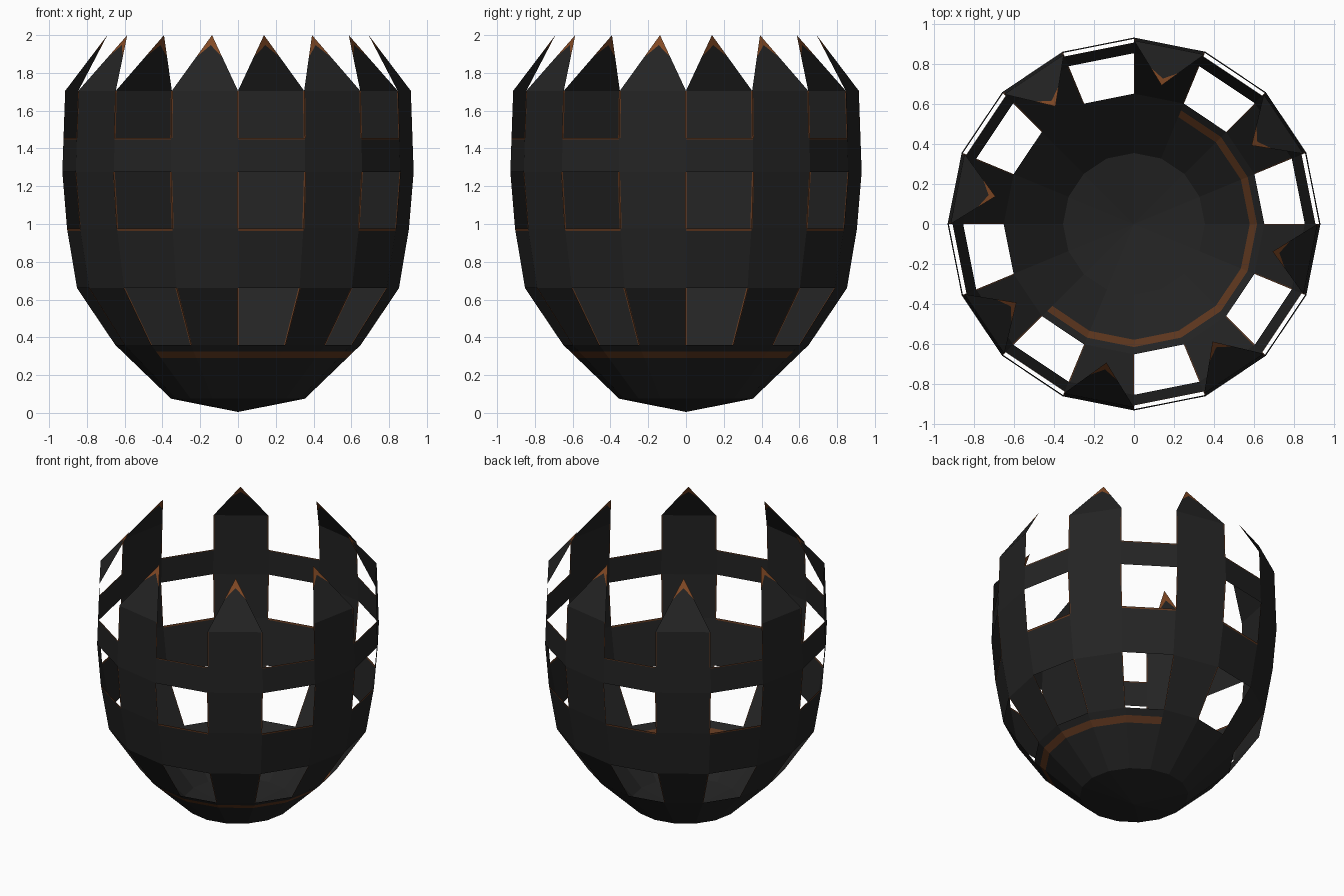
import bpy, bmesh, math
from mathutils import Vector

if "Cube" in bpy.data.objects:
    bpy.data.objects.remove(bpy.data.objects["Cube"])

SIDES = 16
STEP = 2 * math.pi / SIDES


def material(name, rgb):
    m = bpy.data.materials.new(name)
    m.diffuse_color = (*rgb, 1)
    m.use_nodes = True
    m.node_tree.nodes["Principled BSDF"].inputs["Base Color"].default_value = m.diffuse_color
    return m


MATS = [material("blackened_iron", (0.017, 0.017, 0.017)),
        material("bright_rust", (0.22, 0.066, 0.018)),
        material("dull_rust", (0.11, 0.037, 0.013))]
IRON, RUST, DULL = 0, 1, 2

# Basket profile as (radius, height)
PROFILE = [(0.0, 0.005), (0.354, 0.075), (0.65, 0.36), (0.852, 0.66),
           (0.905, 0.975), (0.93, 1.275), (0.915, 1.705)]


def radius(z):
    for (r0, z0), (r1, z1) in zip(PROFILE, PROFILE[1:]):
        if z <= z1:
            return r0 + (r1 - r0) * (z - z0) / (z1 - z0)
    return PROFILE[-1][0]


def point(k, z):
    """Point on the corner k of the basket at height z."""
    r, a = radius(z), k * STEP
    return Vector((r * math.cos(a), r * math.sin(a), z))


def on_side(k, u, z):
    """Point a fraction u along flat side k at height z."""
    return point(k, z).lerp(point(k + 1, z), u)


def face(bm, pts, mat):
    f = bm.faces.new([bm.verts.new(p) for p in pts])
    f.material_index = mat


def panel(bm, k, u0, u1, z0, z1, mat):
    face(bm, [on_side(k, u0, z0), on_side(k, u1, z0),
              on_side(k, u1, z1), on_side(k, u0, z1)], mat)


def finish(bm, name):
    bmesh.ops.remove_doubles(bm, verts=bm.verts, dist=0.0005)
    me = bpy.data.meshes.new(name)
    bm.to_mesh(me)
    bm.free()
    for m in MATS:
        me.materials.append(m)
    ob = bpy.data.objects.new(name, me)
    bpy.context.collection.objects.link(ob)


# Closed bowl at the bottom with a rust line round part of it
bm = bmesh.new()
for k in range(SIDES):
    rusty = k <= 2 or k >= 10
    face(bm, [Vector((0, 0, PROFILE[0][1])), point(k + 1, 0.075), point(k, 0.075)], IRON)
    for z0, z1, mat in [(0.075, 0.29, IRON), (0.29, 0.325, DULL if rusty else IRON),
                        (0.325, 0.36, IRON)]:
        panel(bm, k, 0, 1, z0, z1, mat)
finish(bm, "bowl")

# Upright staves with thin rusty edges beside the openings
bm = bmesh.new()
E = 0.018
for k in range(1, SIDES, 2):
    for z0, z1, edge in [(0.36, 0.66, DULL), (0.66, 0.975, IRON), (0.975, 1.275, DULL),
                         (1.275, 1.455, IRON), (1.455, 1.705, DULL)]:
        panel(bm, k, 0, E, z0, z1, edge)
        panel(bm, k, E, 1 - E, z0, z1, IRON)
        panel(bm, k, 1 - E, 1, z0, z1, edge)
finish(bm, "staves")

# Inward-bent pointed tips with a rust chevron
bm = bmesh.new()
for k in range(1, SIDES, 2):
    a = (k + 0.5) * STEP
    tip = Vector((0.705 * math.cos(a), 0.705 * math.sin(a), 2.0))
    left, right = point(k, 1.705), point(k + 1, 1.705)
    pl, pr = left.lerp(tip, 0.6), right.lerp(tip, 0.6)
    mid = ((left + right) / 2).lerp(tip, 0.82)
    face(bm, [left, right, mid], IRON)
    face(bm, [right, pr, mid], IRON)
    face(bm, [left, mid, pl], IRON)
    face(bm, [mid, pr, tip], RUST)
    face(bm, [pl, mid, tip], RUST)
finish(bm, "stave_tips")

# Two horizontal bands closing the gaps between staves, rusty along the top
for name, z0, z1, t in [("lower_band", 0.66, 0.975, 0.012), ("upper_band", 1.275, 1.455, 0.007)]:
    bm = bmesh.new()
    for k in range(0, SIDES, 2):
        panel(bm, k, 0, 1, z0, z1 - t, IRON)
        panel(bm, k, 0, 1, z1 - t, z1, DULL)
    finish(bm, name)
